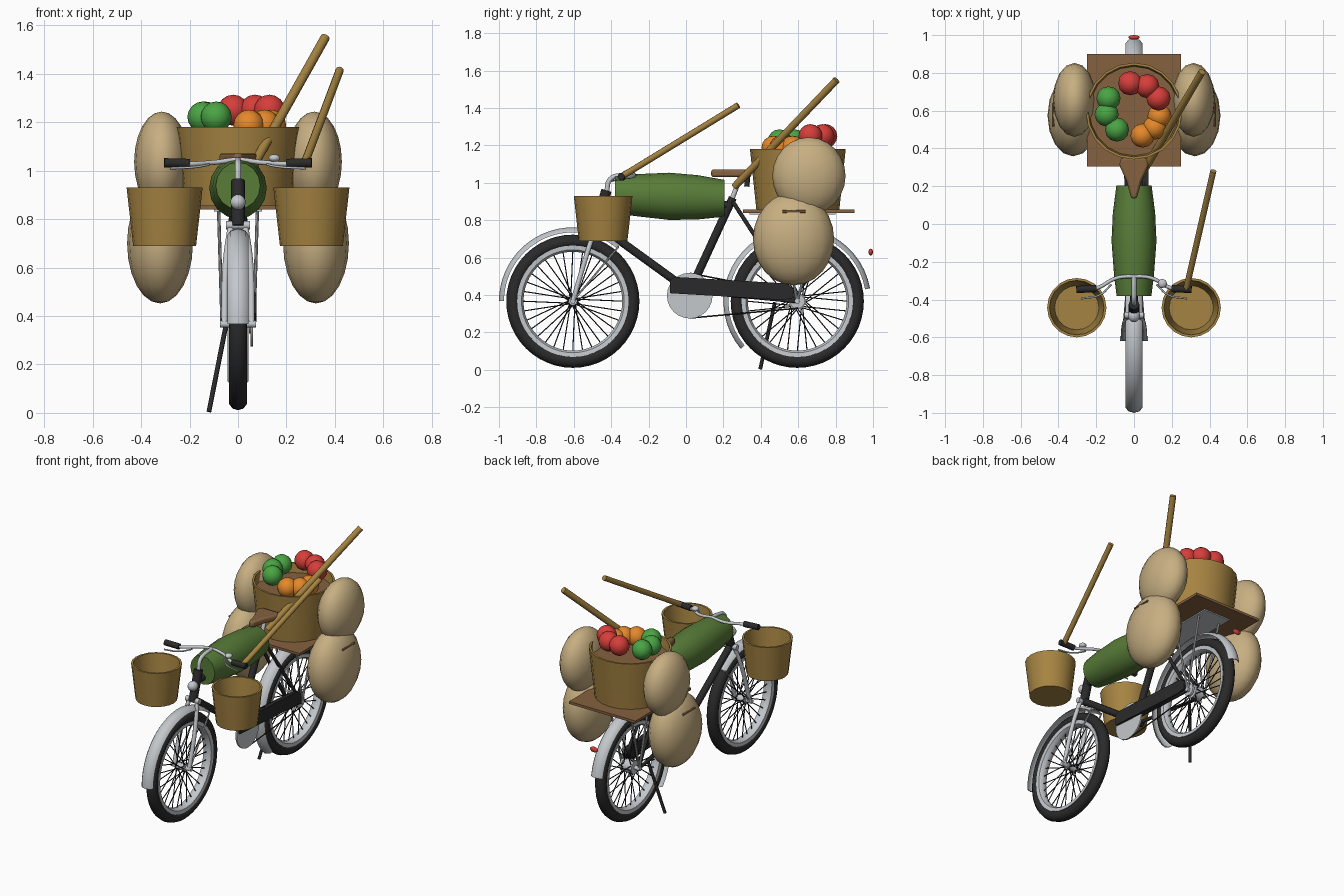
import bpy, bmesh, math
from mathutils import Vector

if "Cube" in bpy.data.objects:
    bpy.data.objects.remove(bpy.data.objects["Cube"])


def material(name, r, g, b):
    m = bpy.data.materials.new(name)
    lin = [((c / 255 + 0.055) / 1.055) ** 2.4 for c in (r, g, b)]
    m.diffuse_color = (*lin, 1)
    m.use_nodes = True
    m.node_tree.nodes["Principled BSDF"].inputs["Base Color"].default_value = m.diffuse_color
    return m


BLACK = material("black rubber and paint", 42, 42, 43)
METAL = material("light metal", 196, 200, 204)
WICKER = material("wicker", 166, 132, 66)
SACK = material("burlap", 199, 175, 130)
GREEN = material("green cloth", 88, 124, 56)
BROWN = material("brown wood", 134, 98, 64)
RED = material("red fruit", 214, 62, 58)
LIME = material("green fruit", 74, 164, 68)
ORANGE = material("orange fruit", 228, 136, 42)


def finish(bm, name, mat, angle=40):
    bmesh.ops.recalc_face_normals(bm, faces=bm.faces)
    me = bpy.data.meshes.new(name)
    bm.to_mesh(me)
    bm.free()
    ob = bpy.data.objects.new(name, me)
    bpy.context.collection.objects.link(ob)
    me.materials.append(mat)
    bpy.ops.object.select_all(action='DESELECT')
    bpy.context.view_layer.objects.active = ob
    ob.select_set(True)
    bpy.ops.object.shade_smooth_by_angle(angle=math.radians(angle))
    return ob


def add_rod(bm, a, b, r, sides):
    a, b = Vector(a), Vector(b)
    mat = (b - a).to_track_quat('Z', 'Y').to_matrix().to_4x4()
    mat.translation = (a + b) / 2
    bmesh.ops.create_cone(bm, cap_ends=True, segments=sides, radius1=r, radius2=r,
                          depth=(b - a).length, matrix=mat)


def rods(name, pairs, r, mat, sides=10):
    bm = bmesh.new()
    for a, b in pairs:
        add_rod(bm, a, b, r, sides)
    return finish(bm, name, mat)


def lathe(name, profile, place, mat, steps=24, a0=0, a1=360, closed=True, angle=40):
    """Turn (radius, height) points; place(c, s, h) maps them into the scene."""
    bm = bmesh.new()
    full = a1 - a0 == 360
    rings = []
    for i in range(steps if full else steps + 1):
        t = math.radians(a0 + (a1 - a0) * i / steps)
        rings.append([bm.verts.new(place(r * math.cos(t), r * math.sin(t), h)) for r, h in profile])
    n = len(profile)
    for i in range(steps):
        p, q = rings[i], rings[(i + 1) % len(rings)]
        for j in range(n if closed else n - 1):
            k = (j + 1) % n
            bm.faces.new((p[j], p[k], q[k], q[j]))
    if closed and not full:
        bm.faces.new(rings[0])
        bm.faces.new(rings[-1])
    bmesh.ops.remove_doubles(bm, verts=bm.verts, dist=1e-5)
    return finish(bm, name, mat, angle)


def ball(name, loc, size, mat, u=14, v=10, angle=60):
    bm = bmesh.new()
    bmesh.ops.create_uvsphere(bm, u_segments=u, v_segments=v, radius=1)
    for p in bm.verts:
        p.co = Vector(loc) + Vector([c * s for c, s in zip(p.co, size)])
    return finish(bm, name, mat, angle)


def extrude(name, outline, axis, lo, hi, mat):
    """Prism from a 2D outline, along x (outline is y,z) or z (outline is x,y)."""
    bm = bmesh.new()
    put = (lambda p, h: (h, *p)) if axis == 'x' else (lambda p, h: (*p, h))
    a = [bm.verts.new(put(p, lo)) for p in outline]
    b = [bm.verts.new(put(p, hi)) for p in outline]
    bm.faces.new(a)
    bm.faces.new(b)
    for i in range(len(a)):
        j = (i + 1) % len(a)
        bm.faces.new((a[i], a[j], b[j], b[i]))
    return finish(bm, name, mat)


def tube(name, points, r, mat):
    cu = bpy.data.curves.new(name, 'CURVE')
    cu.dimensions = '3D'
    cu.bevel_depth, cu.bevel_resolution, cu.resolution_u = r, 2, 6
    cu.use_fill_caps = True
    sp = cu.splines.new('BEZIER')
    sp.bezier_points.add(len(points) - 1)
    for bp, p in zip(sp.bezier_points, points):
        bp.co = p
        bp.handle_left_type = bp.handle_right_type = 'AUTO'
    ob = bpy.data.objects.new(name, cu)
    bpy.context.collection.objects.link(ob)
    cu.materials.append(mat)


def around_axle(y, z):
    return lambda c, s, h: (h, y + c, z + s)


def upright(x, y):
    return lambda c, s, h: (x + c, y + s, h)


# Wheels: tyre, rim, crossed spokes, hub, fender
AXLE_Z = 0.367
for tag, y, hub_r, f0, f1 in (("front", -0.605, 0.022, 50, 180), ("rear", 0.595, 0.045, 10, 220)):
    at = around_axle(y, AXLE_Z)
    tyre = [(0.32 + 0.036 * math.cos(t * math.pi / 5), 0.038 * math.sin(t * math.pi / 5)) for t in range(10)]
    lathe(tag + "_tyre", tyre, at, BLACK, 48)
    lathe(tag + "_rim", [(0.264, -0.012), (0.275, -0.03), (0.298, -0.032),
                         (0.298, 0.032), (0.275, 0.03), (0.264, 0.012)], at, METAL, 48)
    pairs = []
    for i in range(32):
        t = math.tau * i / 32
        side = 0.028 if i % 2 else -0.028
        u = t + (0.5 if i % 4 < 2 else -0.5)
        pairs.append((at(hub_r * math.cos(u), hub_r * math.sin(u), side),
                      at(0.268 * math.cos(t), 0.268 * math.sin(t), 0)))
    rods(tag + "_spokes", pairs, 0.0032, BLACK, 5)
    rods(tag + "_hub", [((-0.035, y, AXLE_Z), (0.035, y, AXLE_Z))], hub_r, METAL, 16)
    rods(tag + "_axle", [((-0.075, y, AXLE_Z), (0.075, y, AXLE_Z))], 0.014, METAL)
    lathe(tag + "_fender", [(0.368, -0.044), (0.386, -0.03), (0.395, 0), (0.386, 0.03), (0.368, 0.044),
                            (0.382, 0.028), (0.389, 0), (0.382, -0.028)], at, METAL, 28, f0, f1)
rods("rear_sprocket", [((0.045, 0.595, AXLE_Z), (0.058, 0.595, AXLE_Z))], 0.04, METAL, 16)

# Frame
rods("main_frame", [((0, 0.02, 0.42), (0, 0.25, 0.92)), ((0, -0.47, 0.775), (0, 0.02, 0.42)),
                    ((0, -0.44, 0.89), (0, 0.24, 0.88)), ((-0.05, 0.02, 0.42), (0.05, 0.02, 0.42))],
     0.022, BLACK, 12)
rods("head_tube", [((0, -0.425, 0.96), (0, -0.485, 0.77))], 0.028, BLACK, 12)
sides = (-1, 1)
rods("rear_stays", [((s * 0.02, 0.25, 0.9), (s * 0.06, 0.595, AXLE_Z)) for s in sides]
     + [((s * 0.03, 0.03, 0.42), (s * 0.06, 0.595, AXLE_Z)) for s in sides], 0.011, BLACK)
rods("kickstand", [((-0.05, 0.475, 0.36), (-0.12, 0.397, 0.005))], 0.010, BLACK)
for s in sides:
    tube("fork_leg", [(s * 0.03, -0.482, 0.77), (s * 0.05, -0.53, 0.62), (s * 0.056, -0.605, AXLE_Z)], 0.014, METAL)
rods("fork_crown", [((-0.05, -0.482, 0.775), (0.05, -0.482, 0.775))], 0.018, METAL)
rods("front_fender_struts", [((s * 0.062, -0.605, AXLE_Z), (s * 0.04, -0.36, 0.66)) for s in sides], 0.005, METAL, 6)
rods("rack_struts", [((s * 0.066, 0.595, AXLE_Z), (s * 0.08, yy, 0.835)) for s in sides for yy in (0.5, 0.72)],
     0.007, METAL, 8)

# Drive: chain wheel, chain and cover
rods("chain_wheel", [((0.052, 0.02, 0.397), (0.062, 0.02, 0.397))], 0.122, METAL, 24)
extrude("chain_cover", [(-0.085, 0.41), (-0.085, 0.485), (-0.06, 0.497), (0.54, 0.462), (0.575, 0.43),
                        (0.57, 0.38), (0.5, 0.375)], 'x', 0.046, 0.076, BLACK)
rods("chain", [((0.057, 0.02, 0.277), (0.057, 0.6, 0.33)), ((0.057, 0.02, 0.517), (0.057, 0.6, 0.405))],
     0.004, BLACK, 6)

# Handlebar, grips, levers, bell, lamp
tube("handlebar", [(-0.3, -0.345, 1.03), (-0.2, -0.34, 1.028), (-0.09, -0.285, 1.035), (0, -0.278, 1.045),
                   (0.09, -0.285, 1.035), (0.2, -0.34, 1.028), (0.3, -0.345, 1.03)], 0.010, METAL)
tube("handlebar_stem", [(0, -0.425, 0.95), (0, -0.405, 1.02), (0, -0.35, 1.04), (0, -0.28, 1.045)], 0.013, METAL)
for s in sides:
    rods("grip", [((s * 0.2, -0.342, 1.03), (s * 0.305, -0.347, 1.033))], 0.019, BLACK, 12)
    tube("brake_lever", [(s * 0.12, -0.32, 1.025), (s * 0.18, -0.375, 1.015), (s * 0.28, -0.395, 1.01)], 0.005, METAL)
ball("bell", (0.15, -0.315, 1.052), (0.024, 0.024, 0.016), METAL)
ball("headlamp", (0, -0.485, 0.87), (0.032, 0.035, 0.032), METAL)

# Saddle and post
rods("seat_post", [((0, 0.245, 0.91), (0, 0.29, 1.03))], 0.013, METAL)
rods("saddle_springs", [((s * 0.04, 0.325, 0.98), (s * 0.04, 0.33, 1.04)) for s in sides], 0.014, BLACK)
saddle = extrude("saddle", [(-0.015, 0.135), (0.015, 0.135), (0.04, 0.23), (0.078, 0.31), (0.07, 0.35),
                            (-0.07, 0.35), (-0.078, 0.31), (-0.04, 0.23)], 'z', 1.03, 1.072, BROWN)
bev = saddle.modifiers.new("soft_edge", 'BEVEL')
bev.width, bev.segments = 0.012, 2

# Carrier board with metal plate below
extrude("carrier_board", [(-0.25, 0.305), (0.25, 0.305), (0.25, 0.9), (-0.25, 0.9)], 'z', 0.84, 0.857, BROWN)
extrude("carrier_plate", [(-0.1, 0.34), (0.1, 0.34), (0.1, 0.8), (-0.1, 0.8)], 'z', 0.832, 0.8395, METAL)
ball("rear_reflector", (0, 0.988, 0.63), (0.03, 0.012, 0.018), RED)

# Green bundle lying along the top tube, flat ends
bundle = [(0, -0.38), (0.092, -0.38), (0.105, -0.28), (0.119, -0.09), (0.112, 0.06), (0.093, 0.205), (0, 0.205)]
lathe("green_bundle", bundle, lambda c, s, h: (c, h, 0.928 - 0.035 * (h + 0.09) + s * 1.06), GREEN, 16, closed=False)


# Baskets: open tapered walls
def basket(name, x, y, r0, r1, z0, z1, floor):
    w = 0.013
    lathe(name, [(0, z0), (r0, z0), (r1, z1), (r1 - w, z1), (r0 - w, z0 + floor), (0, z0 + floor)],
          upright(x, y), WICKER, 20, closed=False)


for s in sides:
    basket("front_basket", s * 0.303, -0.443, 0.13, 0.157, 0.69, 0.93, 0.012)
basket("rear_basket", 0, 0.598, 0.222, 0.256, 0.857, 1.18, 0.02)
lathe("basket_filling", [(0, 1.11), (0.237, 1.11), (0.237, 1.118), (0, 1.118)], upright(0, 0.598), BROWN, 20,
      closed=False)

# Fruit
for name, mat, z, spots in (
        ("red_fruit", RED, 1.25, [(-0.02, 0.745), (0.07, 0.73), (0.13, 0.665)]),
        ("green_fruit", LIME, 1.222, [(-0.135, 0.665), (-0.145, 0.58), (-0.09, 0.5)]),
        ("orange_fruit", ORANGE, 1.188, [(0.135, 0.57), (0.11, 0.51), (0.045, 0.468)])):
    for x, y in spots:
        ball(name, (x, y, z), (0.064, 0.064, 0.064), mat, 12, 8)

# Burlap sacks hanging on both sides, with a tie strip
for s in sides:
    ball("upper_sack", (s * 0.315, 0.657, 1.037), (0.114, 0.196, 0.207), SACK, 16, 12)
    ball("lower_sack", (s * 0.322, 0.575, 0.70), (0.136, 0.217, 0.248), SACK, 16, 12)
    rods("sack_tie", [((s * 0.425, 0.515, 0.846), (s * 0.425, 0.64, 0.846))], 0.008, BROWN, 6)

# Wooden poles
rods("front_pole", [((0.275, -0.35, 1.03), (0.42, 0.28, 1.415))], 0.017, WICKER, 10)
rods("rear_pole", [((0.04, 0.26, 0.98), (0.36, 0.805, 1.55))], 0.02, WICKER, 10)
